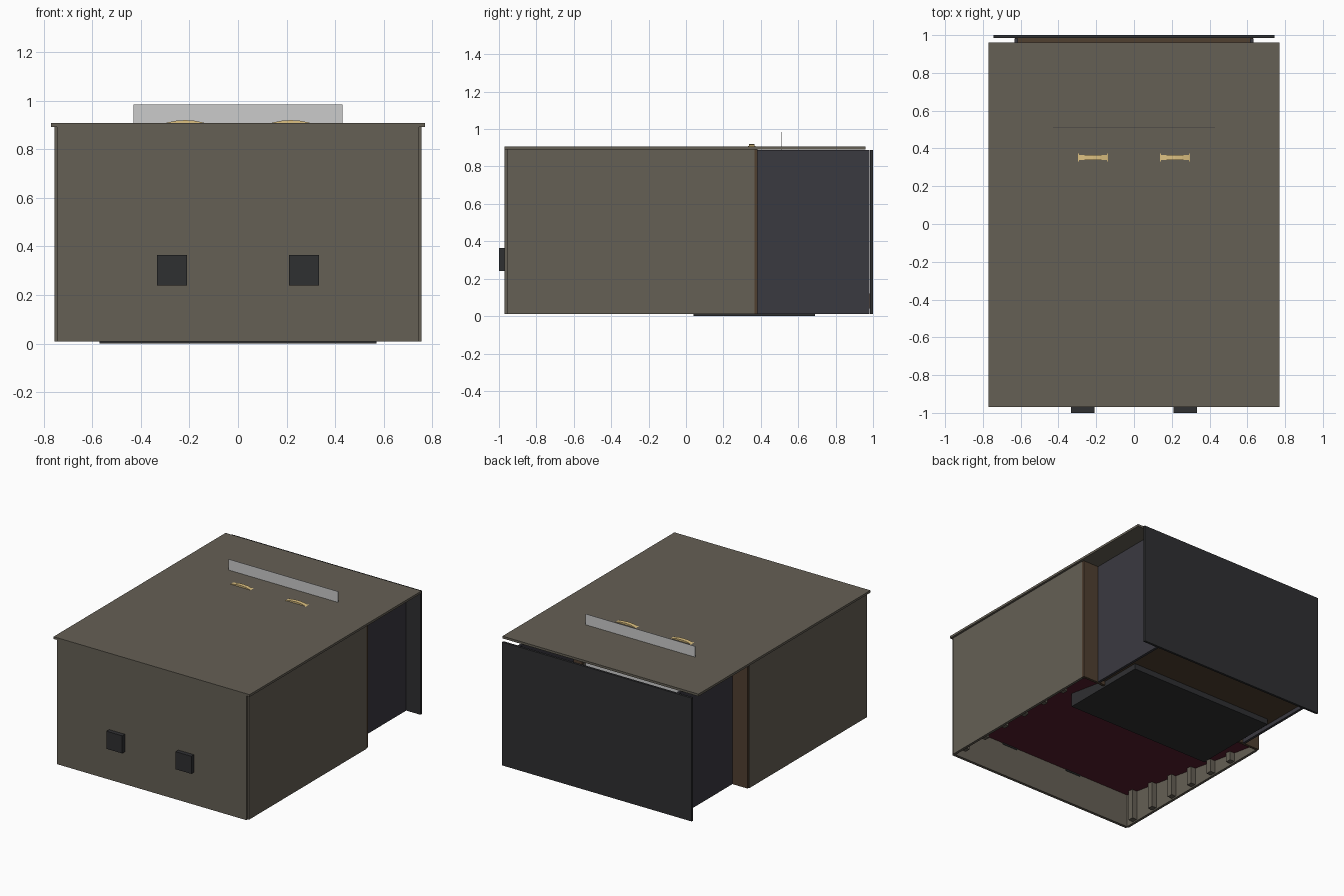
import bpy, bmesh, math

if "Cube" in bpy.data.objects:
    bpy.data.objects.remove(bpy.data.objects["Cube"])


def mat(name, rgb):
    m = bpy.data.materials.new(name)
    m.diffuse_color = (*rgb, 1)
    m.use_nodes = True
    m.node_tree.nodes["Principled BSDF"].inputs["Base Color"].default_value = m.diffuse_color
    return m


WALL = mat("wall_taupe", (0.13, 0.115, 0.09))
BLACK = mat("black", (0.028, 0.029, 0.031))
STAGE = mat("stage_wall_dark", (0.042, 0.041, 0.051))
BROWN = mat("dark_wood", (0.08, 0.05, 0.03))
RED = mat("carpet_red", (0.11, 0.015, 0.03))
GOLD = mat("gold", (0.72, 0.53, 0.22))


def mesh_object(name, bm, material):
    bmesh.ops.recalc_face_normals(bm, faces=bm.faces)
    me = bpy.data.meshes.new(name)
    bm.to_mesh(me)
    bm.free()
    ob = bpy.data.objects.new(name, me)
    bpy.context.collection.objects.link(ob)
    if material:
        me.materials.append(material)
    return ob


def box(name, x, y, z, material):
    """Box from (min, max) ranges."""
    bm = bmesh.new()
    bmesh.ops.create_cube(bm, size=1)
    for v in bm.verts:
        for i, (a, b) in enumerate((x, y, z)):
            v.co[i] = a if v.co[i] < 0 else b
    return mesh_object(name, bm, material)


def pair(name, x, y, z, material):
    box(name + "_right", x, y, z, material)
    box(name + "_left", (-x[1], -x[0]), y, z, material)


def arch(name, cx, material):
    """Shallow arch ornament: thin crown with thicker ends."""
    r, cz, yc = 0.277, 0.643, 0.352
    bm = bmesh.new()
    n = 14
    for i in range(n):
        a0, a1 = (math.radians(35 + 110 * k / n) for k in (i, i + 1))
        mid = abs(i + 0.5 - n / 2)
        d = 0.014 if mid < 2 else 0.02
        vs = []
        for a in (a0, a1):
            for rad, y in ((r, -d), (r, d), (r - 0.04, d), (r - 0.04, -d)):
                vs.append(bm.verts.new((cx + rad * math.cos(a), yc + y, cz + rad * math.sin(a))))
        for k in range(4):
            j = (k + 1) % 4
            bm.faces.new((vs[k], vs[j], vs[j + 4], vs[k + 4]))
        bm.faces.new(vs[:4])
        bm.faces.new(vs[4:])
    mesh_object(name, bm, material)


# auditorium shell
box("roof", (-0.77, 0.77), (-0.97, 0.96), (0.892, 0.908), WALL)
box("front_wall", (-0.745, 0.745), (-0.97, -0.95), (0.01, 0.892), WALL)
pair("side_wall", (0.737, 0.755), (-0.955, 0.365), (0.01, 0.892), WALL)

# raked floor
bm = bmesh.new()
vs = [bm.verts.new((x, y, z)) for x in (-0.737, 0.737)
      for y, z in ((-0.95, 0.25), (0.365, 0.05), (0.365, 0.07), (-0.95, 0.27))]
bm.faces.new(vs[:4])
bm.faces.new(vs[4:])
for k in range(4):
    j = (k + 1) % 4
    bm.faces.new((vs[k], vs[j], vs[j + 4], vs[k + 4]))
mesh_object("raked_floor", bm, RED)

# pilasters along the side walls
for i in range(6):
    y = -0.87 + 0.2 * i
    pair(f"pilaster_{i}", (0.70, 0.738), (y - 0.02, y + 0.02), (0.02, 0.89), WALL)

# proscenium frame
pair("proscenium_side", (0.55, 0.752), (0.365, 0.383), (0.012, 0.89), BROWN)
box("proscenium_header", (-0.55, 0.55), (0.365, 0.383), (0.72, 0.89), BROWN)
for s, side in ((-1, "left"), (1, "right")):
    arch(f"arch_ornament_{side}", s * 0.217, GOLD)

# stage house
pair("stage_side_wall", (0.615, 0.633), (0.38, 0.982), (0.012, 0.888), STAGE)
box("back_panel", (-0.745, 0.745), (0.984, 1.0), (0.012, 0.888), BLACK)
box("stage_floor", (-0.63, 0.63), (0.38, 0.984), (0.04, 0.12), BROWN)
box("stage_apron", (-0.57, 0.57), (0.04, 0.69), (0.0, 0.115), BLACK)

# hanging screen that rises through the roof
box("screen", (-0.43, 0.43), (0.508, 0.511), (0.35, 0.985), None)

# projection ports
pair("projection_port", (0.21, 0.333), (-1.0, -0.945), (0.24, 0.365), BLACK)
